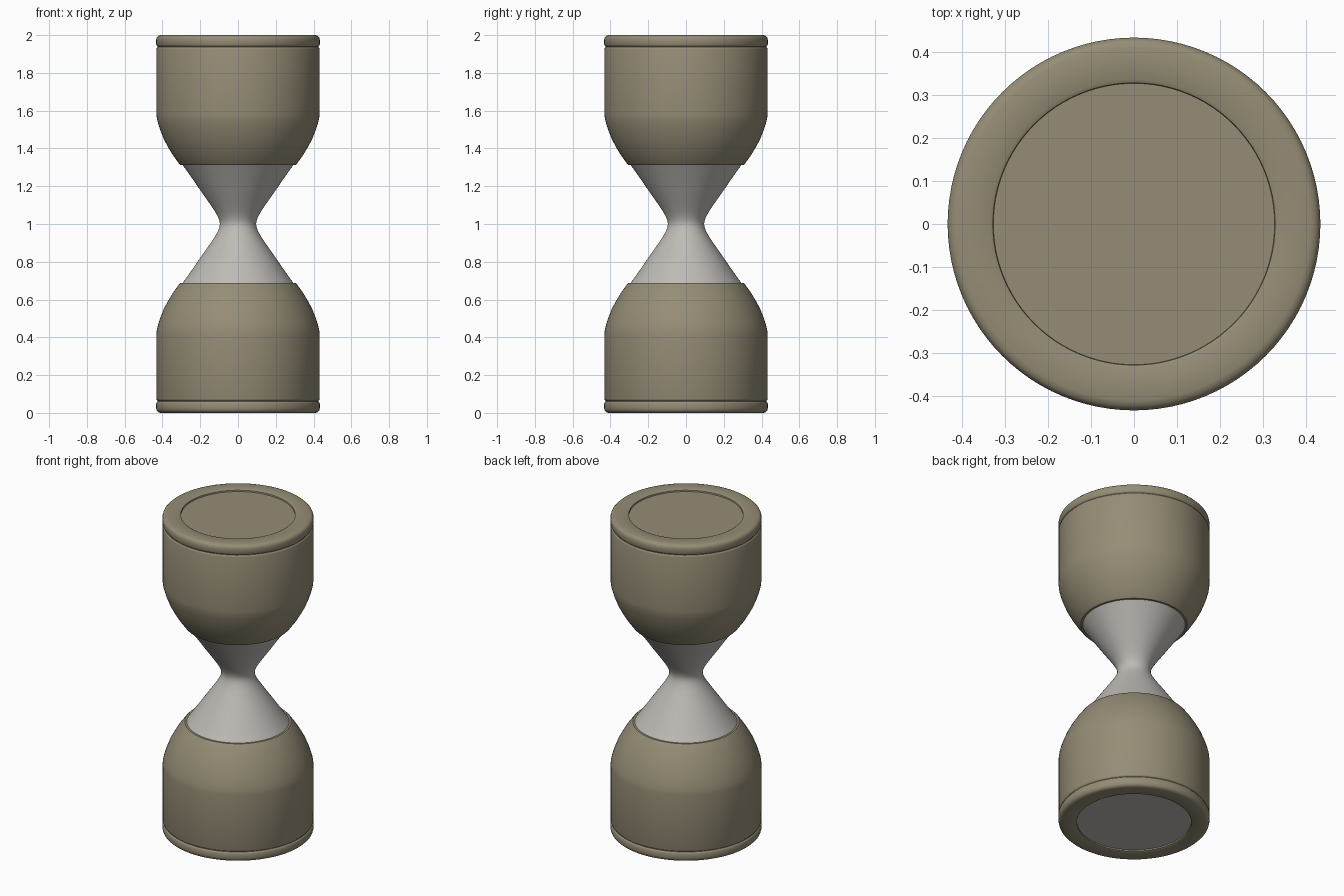
import bpy, bmesh, math

if "Cube" in bpy.data.objects:
    bpy.data.objects.remove(bpy.data.objects["Cube"])

SEG = 96

def material(name, rgb):
    m = bpy.data.materials.new(name)
    m.diffuse_color = (*rgb, 1)
    m.use_nodes = True
    m.node_tree.nodes["Principled BSDF"].inputs["Base Color"].default_value = m.diffuse_color
    return m

TAN = material("khaki tan", (0.30, 0.265, 0.18))
GREY = material("warm light grey", (0.52, 0.50, 0.47))

def lathe(name, profile, mat, flip=False):
    """Revolve (radius, height) points round z; flip mirrors about mid height."""
    bm = bmesh.new()
    rings = []
    for r, z in profile:
        z = 2 - z if flip else z
        if r == 0:
            rings.append([bm.verts.new((0, 0, z))])
        else:
            rings.append([bm.verts.new((r * math.cos(2 * math.pi * i / SEG),
                                        r * math.sin(2 * math.pi * i / SEG), z)) for i in range(SEG)])
    for a, b in zip(rings, rings[1:]):
        for i in range(SEG):
            j = (i + 1) % SEG
            if len(a) == 1:
                f = [a[0], b[j], b[i]]
            elif len(b) == 1:
                f = [a[i], a[j], b[0]]
            else:
                f = [a[i], a[j], b[j], b[i]]
            bm.faces.new(f[::-1] if flip else f)
    me = bpy.data.meshes.new(name)
    bm.to_mesh(me)
    bm.free()
    me.materials.append(mat)
    ob = bpy.data.objects.new(name, me)
    bpy.context.collection.objects.link(ob)
    bpy.ops.object.select_all(action='DESELECT')
    bpy.context.view_layer.objects.active = ob
    ob.select_set(True)
    bpy.ops.object.shade_smooth_by_angle(angle=math.radians(35))

# Cup shell: recessed end rim, rounded edge, groove, straight wall, shoulder
CUP = [(0.326, 0.016), (0.328, 0.004), (0.336, 0.0), (0.41, 0.0), (0.422, 0.004),
       (0.430, 0.012), (0.433, 0.024), (0.433, 0.050), (0.430, 0.056), (0.425, 0.060),
       (0.425, 0.064), (0.430, 0.068), (0.432, 0.074), (0.432, 0.42), (0.429, 0.445),
       (0.421, 0.475), (0.409, 0.51), (0.393, 0.55), (0.372, 0.59), (0.345, 0.635),
       (0.312, 0.681), (0.305, 0.688), (0.288, 0.688)]
lathe("lower_cup", CUP, TAN)
lathe("upper_cup", CUP, TAN, flip=True)

# End discs inside the rims
DISC = [(0, 0.012), (0.33, 0.012)]
lathe("base_disc", [(0, 0.012), (0.327, 0.012)], GREY)
lathe("top_disc", [(0, 0.012), (0.327, 0.012)], TAN, flip=True)

# Pinched neck between the cups
half = [(0.296, 0.684), (0.245, 0.755), (0.195, 0.828), (0.150, 0.892), (0.122, 0.934),
        (0.106, 0.962), (0.098, 0.984), (0.096, 1.0)]
lathe("neck", half + [(r, 2 - z) for r, z in half[-2::-1]], GREY)
